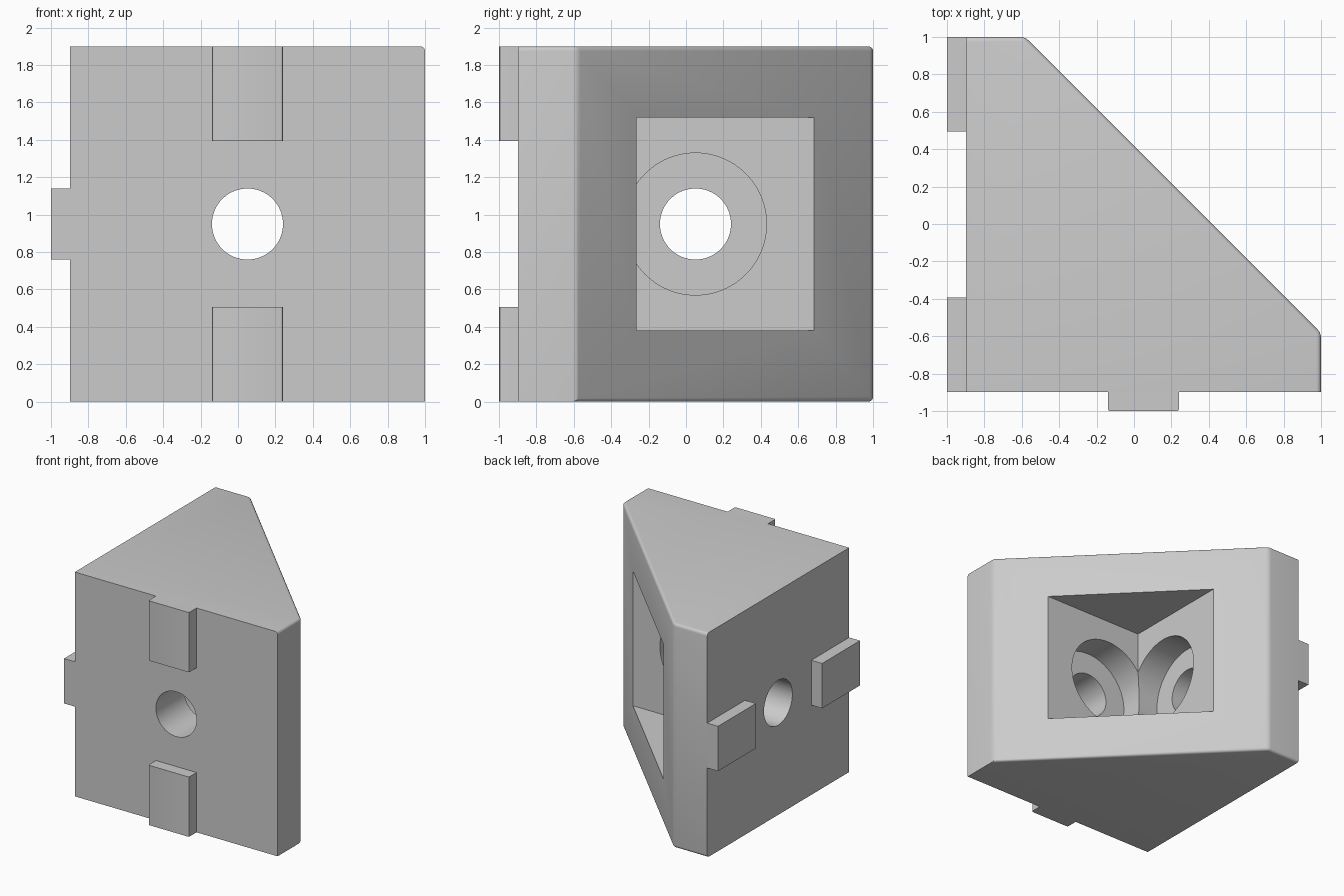
import bpy, bmesh, math
from mathutils import Matrix, Vector

cube = bpy.data.objects.get("Cube")
if cube:
    bpy.data.objects.remove(cube, do_unlink=True)

MM = 2 / 15.8            # model is laid out on a regular module
LOW = -1 + 0.8 * MM      # plane of the two mounting faces
HEIGHT = 15 * MM
MID = LOW + 7.5 * MM     # hole axis in plan
MIDZ = HEIGHT / 2
WALL = LOW + 5 * MM      # inner corner of the pocket
FLAT = LOW + 2.5 * MM    # width of the end flats

grey = bpy.data.materials.new("grey plastic")
grey.use_nodes = True
COLOUR = (0.6, 0.6, 0.6, 1)
grey.diffuse_color = COLOUR
grey.node_tree.nodes["Principled BSDF"].inputs["Base Color"].default_value = COLOUR


def make_object(name, bm):
    bmesh.ops.recalc_face_normals(bm, faces=bm.faces)
    mesh = bpy.data.meshes.new(name)
    bm.to_mesh(mesh)
    bm.free()
    obj = bpy.data.objects.new(name, mesh)
    bpy.context.collection.objects.link(obj)
    mesh.materials.append(grey)
    return obj


def prism(points, z0, z1):
    bm = bmesh.new()
    face = bm.faces.new([bm.verts.new((x, y, z0)) for x, y in points])
    top = bmesh.ops.extrude_face_region(bm, geom=[face])["geom"]
    verts = [v for v in top if isinstance(v, bmesh.types.BMVert)]
    bmesh.ops.translate(bm, verts=verts, vec=(0, 0, z1 - z0))
    return bm


def box(x0, x1, y0, y1, z0, z1):
    return prism([(x0, y0), (x1, y0), (x1, y1), (x0, y1)], z0, z1)


def bevel(bm, rule, width, segments):
    edges = [e for e in bm.edges if rule(*(v.co for v in e.verts))]
    bmesh.ops.bevel(bm, geom=edges, offset=width, segments=segments,
                    profile=0.5, affect='EDGES')


def bore(name, axis, radius, start, end):
    """Cylinder along x or y, through the common hole centre."""
    turn = Matrix.Rotation(math.pi / 2, 4, 'Y' if axis == 'x' else 'X')
    middle = (start + end) / 2
    centre = (middle, MID, MIDZ) if axis == 'x' else (MID, middle, MIDZ)
    bm = bmesh.new()
    bmesh.ops.create_cone(bm, cap_ends=True, segments=96, radius1=radius,
                          radius2=radius, depth=end - start,
                          matrix=Matrix.Translation(Vector(centre)) @ turn)
    return make_object(name, bm)


# Wedge body with softened edges around the sloping face
bm = prism([(LOW, LOW), (1, LOW), (1, FLAT), (FLAT, 1), (LOW, 1)], 0, HEIGHT)


def soft_edge(a, b):
    mid = (a + b) / 2
    on_slope = min(a.x + a.y, b.x + b.y) > FLAT + 0.99
    top_end = mid.x > 0.99 and mid.z > HEIGHT - 0.01
    back_end = mid.y > 0.99 and abs(a.z - b.z) < 0.01
    return on_slope or top_end or back_end


bevel(bm, soft_edge, 0.025, 4)
body = make_object("wedge_body", bm)

# Triangular pocket, counterbores and through holes
reach = 1 + FLAT - WALL + 0.2
cutters = [make_object("pocket_cutter", prism(
    [(WALL, WALL), (reach, WALL), (WALL, reach)], 3 * MM, 12 * MM))]
for axis in "xy":
    cutters.append(bore("counterbore_cutter_" + axis, axis, 3 * MM,
                        WALL - 2 * MM, WALL + 0.001))
    cutters.append(bore("hole_cutter_" + axis, axis, 1.5 * MM,
                        LOW - 0.1, WALL - 1 * MM))

bpy.context.view_layer.objects.active = body
for cutter in cutters:
    cutter.hide_render = True
    mod = body.modifiers.new(cutter.name, 'BOOLEAN')
    mod.operation = 'DIFFERENCE'
    mod.solver = 'EXACT'
    mod.object = cutter
    bpy.ops.object.modifier_apply(modifier=mod.name)
for cutter in cutters:
    bpy.data.objects.remove(cutter, do_unlink=True)

# Locating tabs: upright pair on the front, level pair on the right side
half, length = 1.5 * MM, 4 * MM
for name, z0 in (("lower", 0), ("upper", HEIGHT - length)):
    bm = box(MID - half, MID + half, -1, LOW, z0, z0 + length)
    bevel(bm, lambda a, b: max(a.y, b.y) < -0.99 and abs(a.z - b.z) > 0.1, 0.012, 3)
    make_object("front_tab_" + name, bm)
for name, y0 in (("front", LOW), ("back", 1 - length)):
    make_object("side_tab_" + name,
                box(-1, LOW, y0, y0 + length, MIDZ - half, MIDZ + half))

# Smooth bores and rounded edges, crisp corners
bpy.ops.object.select_all(action='DESELECT')
for obj in bpy.context.collection.objects:
    if obj.type == 'MESH' and obj.data.materials and obj.data.materials[0] == grey:
        obj.select_set(True)
bpy.context.view_layer.objects.active = body
bpy.ops.object.shade_smooth_by_angle(angle=math.radians(30))
